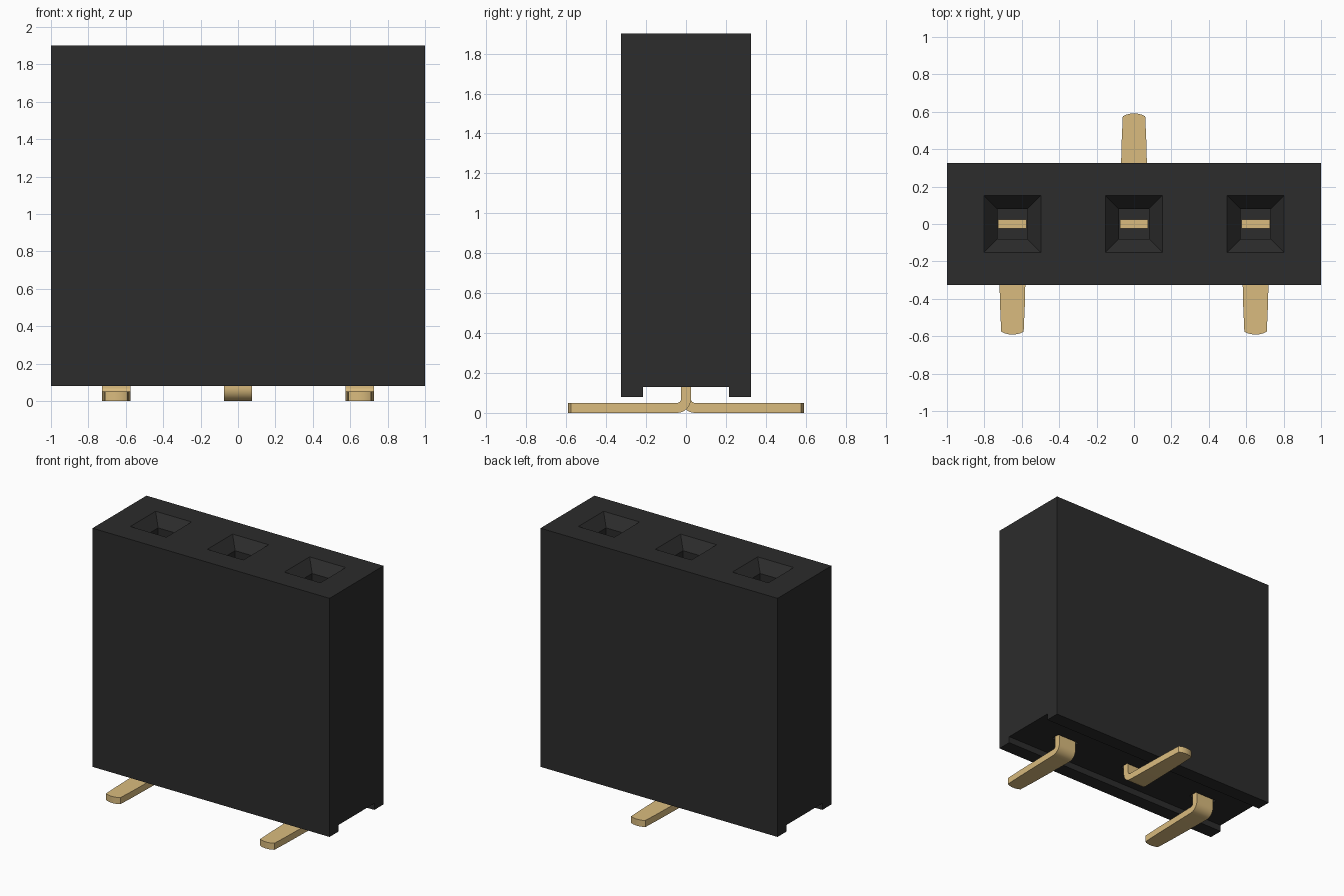
import bpy
import bmesh
import math

cube = bpy.data.objects.get("Cube")
if cube:
    bpy.data.objects.remove(cube, do_unlink=True)


def material(name, rgb, rough):
    m = bpy.data.materials.new(name)
    m.use_nodes = True
    m.diffuse_color = (*rgb, 1)
    bsdf = m.node_tree.nodes["Principled BSDF"]
    bsdf.inputs["Base Color"].default_value = (*rgb, 1)
    bsdf.inputs["Roughness"].default_value = rough
    return m


black = material("black plastic", (0.025, 0.025, 0.025), 0.6)
gold = material("gold", (0.70, 0.50, 0.21), 0.5)


def skin(bm, rings):
    """Bridge a list of equally sized closed rings and cap both ends."""
    loops = [[bm.verts.new(p) for p in ring] for ring in rings]
    n = len(loops[0])
    for a, b in zip(loops, loops[1:]):
        for i in range(n):
            j = (i + 1) % n
            bm.faces.new((a[i], a[j], b[j], b[i]))
    bm.faces.new(loops[0][::-1])
    bm.faces.new(loops[-1])


def make_object(name, bm, mat):
    bmesh.ops.recalc_face_normals(bm, faces=bm.faces[:])
    mesh = bpy.data.meshes.new(name)
    bm.to_mesh(mesh)
    bm.free()
    mesh.materials.append(mat)
    ob = bpy.data.objects.new(name, mesh)
    bpy.context.collection.objects.link(ob)
    return ob


def rect(cx, hx, hy, z):
    return [(cx + sx * hx, sy * hy, z) for sx, sy in ((-1, -1), (1, -1), (1, 1), (-1, 1))]


TOP, BOTTOM, CHANNEL = 1.90, 0.08, 0.13
PITCH = 0.65
columns = (-PITCH, 0, PITCH)

# Housing: end profile with a channel underneath, extruded along x
profile = [(-0.325, BOTTOM), (-0.215, BOTTOM), (-0.215, CHANNEL), (0.215, CHANNEL),
           (0.215, BOTTOM), (0.325, BOTTOM), (0.325, TOP), (-0.325, TOP)]
bm = bmesh.new()
skin(bm, [[(x, y, z) for y, z in profile] for x in (-1, 1)])
housing = make_object("housing", bm, black)

# Funnel sockets from above and pin slots from below
bm = bmesh.new()
for cx in columns:
    skin(bm, [rect(cx, 0.08, 0.08, 0.5), rect(cx, 0.08, 0.08, TOP - 0.08),
              rect(cx, 0.152, 0.152, TOP), rect(cx, 0.152, 0.152, TOP + 0.05)])
    skin(bm, [rect(cx, 0.095, 0.036, CHANNEL - 0.03), rect(cx, 0.095, 0.036, 0.25)])
cutter = make_object("socket_cutter", bm, black)
cutter.hide_render = True

cut = housing.modifiers.new("sockets", "BOOLEAN")
cut.operation = "DIFFERENCE"
cut.solver = "EXACT"
cut.object = cutter
bpy.context.view_layer.objects.active = housing
bpy.ops.object.modifier_apply(modifier=cut.name)
bpy.data.objects.remove(cutter, do_unlink=True)


def make_pin(name, cx, side):
    """Flat contact: vertical blade, bend, tapered foot with a rounded tip."""
    T, W, R = 0.025, 0.076, 0.045      # half thickness, half width, bend radius
    stations = [(0, 1.2, 0, W)]        # y, z, direction angle, half width
    for i in range(9):
        a = math.radians(90 * i / 8)
        stations.append((R * (1 - math.cos(a)), T + R - R * math.sin(a), a, W))
    for y, w in ((0.32, 0.069), (0.44, 0.066), (0.575, 0.06),
                 (0.584, 0.044), (0.589, 0.024), (0.591, 0.008)):
        stations.append((y, T, math.pi / 2, w))
    rings = []
    for y, z, a, w in stations:
        ny, nz = math.cos(a) * T, math.sin(a) * T
        rings.append([(cx + sx * w, side * (y + s * ny), z + s * nz)
                      for sx, s in ((-1, -1), (1, -1), (1, 1), (-1, 1))])
    bm = bmesh.new()
    skin(bm, rings)
    pin = make_object(name, bm, gold)
    bpy.ops.object.select_all(action="DESELECT")
    pin.select_set(True)
    bpy.context.view_layer.objects.active = pin
    bpy.ops.object.shade_smooth_by_angle(angle=math.radians(30))


# Contacts alternate between front and back
make_pin("right_pin", columns[0], -1)
make_pin("middle_pin", columns[1], 1)
make_pin("left_pin", columns[2], -1)
